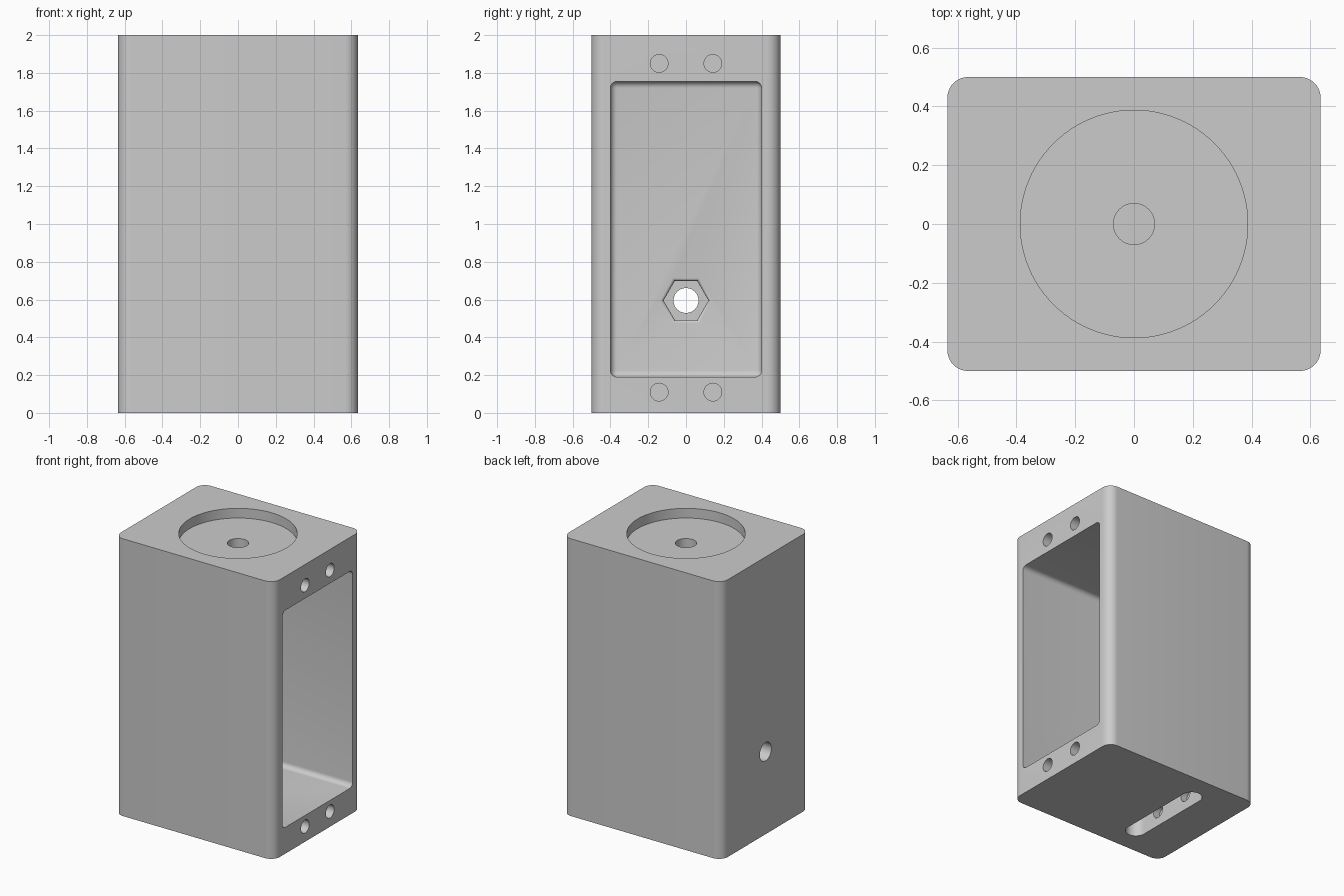
import bpy, bmesh, math
from mathutils import Matrix, Vector

cube = bpy.data.objects.get("Cube")
if cube:
    bpy.data.objects.remove(cube, do_unlink=True)

grey = bpy.data.materials.new("plain grey")
grey.use_nodes = True
colour = (0.6, 0.6, 0.6, 1)
grey.diffuse_color = colour
grey.node_tree.nodes["Principled BSDF"].inputs["Base Color"].default_value = colour


def finish(bm, name):
    bmesh.ops.recalc_face_normals(bm, faces=bm.faces)
    mesh = bpy.data.meshes.new(name)
    bm.to_mesh(mesh)
    bm.free()
    mesh.materials.append(grey)
    obj = bpy.data.objects.new(name, mesh)
    bpy.context.collection.objects.link(obj)
    return obj


def rounded_box(name, low, high, radius, segments, upright_only=True):
    """Box between two corners, with its upright or all edges rounded."""
    low, high = Vector(low), Vector(high)
    bm = bmesh.new()
    bmesh.ops.create_cube(bm, size=1)
    bmesh.ops.scale(bm, vec=high - low, verts=bm.verts)
    bmesh.ops.translate(bm, vec=(low + high) / 2, verts=bm.verts)
    edges = [e for e in bm.edges if not upright_only
             or abs(e.verts[0].co.z - e.verts[1].co.z) > 0.01]
    bmesh.ops.bevel(bm, geom=edges, offset=radius, offset_type='OFFSET',
                    segments=segments, profile=0.5, affect='EDGES')
    return finish(bm, name)


def turned(name, rings, centre, axis='Z', sides=48):
    """Closed solid through (radius, position) rings along one axis."""
    bm = bmesh.new()
    loops = []
    for r, t in rings:
        angles = [2 * math.pi * i / sides for i in range(sides)]
        loops.append([bm.verts.new((r * math.cos(a), r * math.sin(a), t)) for a in angles])
    for a, b in zip(loops, loops[1:]):
        for i in range(sides):
            j = (i + 1) % sides
            bm.faces.new((a[i], a[j], b[j], b[i]))
    bm.faces.new(loops[0])
    bm.faces.new(loops[-1])
    if axis == 'X':
        # local z becomes x, local x becomes y
        turn = Matrix(((0, 0, 1), (1, 0, 0), (0, 1, 0)))
        bmesh.ops.rotate(bm, matrix=turn, verts=bm.verts)
    bmesh.ops.translate(bm, vec=centre, verts=bm.verts)
    return finish(bm, name)


# Main block with rounded upright corners
body = rounded_box("housing_body", (-0.635, -0.5, 0), (0.635, 0.5, 2), 0.07, 10)

BACK = -0.43      # inner face of the cavity's end wall
BOLT_Z = 0.595
cutters = []

# Side cavity, rounded inside
cutters.append(rounded_box("cavity_cutter", (BACK, -0.4, 0.19), (0.8, 0.4, 1.755),
                           0.035, 6, upright_only=False))

# Round recess and centre hole in the top
cutters.append(turned("top_recess_cutter", [(0.387, 1.93), (0.387, 2.1)], (0, 0, 0), sides=96))
cutters.append(turned("top_hole_cutter", [(0.07, 1.6), (0.07, 2.05)], (0, 0, 0)))

# Slot through the floor
cutters.append(rounded_box("floor_slot_cutter", (-0.33, -0.36, -0.1), (-0.19, 0.36, 0.3),
                           0.0698, 12))

# Four screw holes around the cavity opening
for z in (0.11, 1.85):
    for y in (-0.142, 0.142):
        cutters.append(turned("screw_hole_cutter", [(0.047, -0.38), (0.047, 0.8)],
                              (0, y, z), 'X', 32))

# Hexagonal nut pocket with a rounded rim, and its bolt hole
FILLET = 0.02
rings = [(0.119, BACK - 0.1)]
for i in range(6):
    a = math.pi / 2 * i / 5
    rings.append((0.119 + FILLET * (1 - math.cos(a)), BACK - FILLET * (1 - math.sin(a))))
rings.append((rings[-1][0], BACK + 0.05))
cutters.append(turned("nut_pocket_cutter", rings, (0, 0, BOLT_Z), 'X', 6))
cutters.append(turned("bolt_hole_cutter", [(0.066, -0.8), (0.066, BACK + 0.05)],
                      (0, 0, BOLT_Z), 'X'))

# Cut everything out of the block
bpy.context.view_layer.objects.active = body
for cutter in cutters:
    cutter.hide_render = True
    mod = body.modifiers.new(cutter.name, 'BOOLEAN')
    mod.operation = 'DIFFERENCE'
    mod.solver = 'EXACT'
    mod.object = cutter
    bpy.ops.object.modifier_apply(modifier=mod.name)
for cutter in cutters:
    bpy.data.objects.remove(cutter, do_unlink=True)

bpy.ops.object.select_all(action='DESELECT')
body.select_set(True)
bpy.ops.object.shade_smooth_by_angle(angle=math.radians(30))
